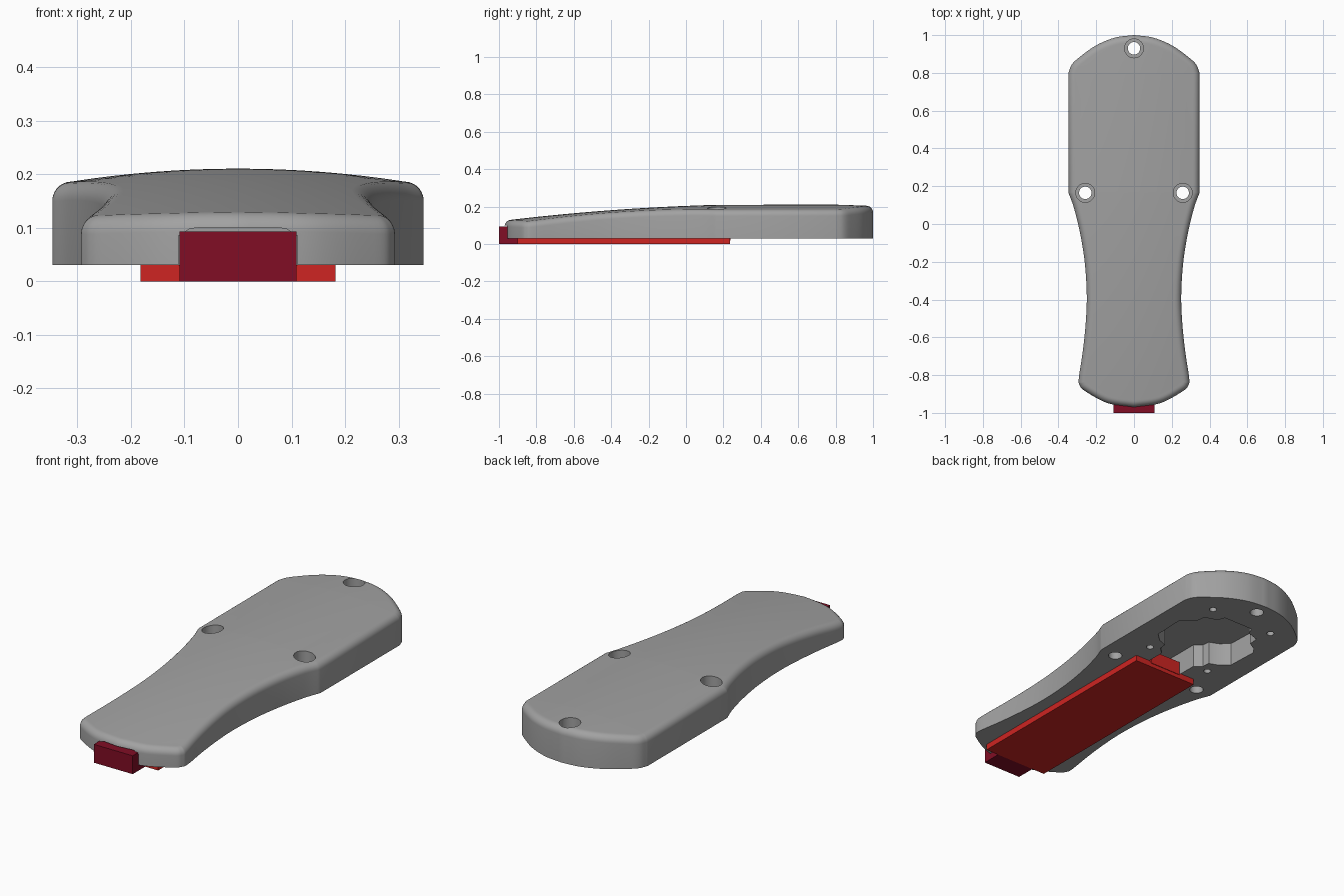
import bpy, bmesh, math
from mathutils import Vector

if "Cube" in bpy.data.objects:
    bpy.data.objects.remove(bpy.data.objects["Cube"])


def material(name, rgb):
    m = bpy.data.materials.new(name)
    m.diffuse_color = (*rgb, 1)
    m.use_nodes = True
    m.node_tree.nodes["Principled BSDF"].inputs["Base Color"].default_value = m.diffuse_color
    return m


GREY = material("grey plastic", (0.36, 0.36, 0.36))
RED = material("bright red", (0.62, 0.018, 0.016))
DARK = material("dark red", (0.22, 0.004, 0.018))
BASE = 0.03


def finish(bm, name, mat=None):
    bmesh.ops.recalc_face_normals(bm, faces=bm.faces)
    me = bpy.data.meshes.new(name)
    bm.to_mesh(me)
    bm.free()
    ob = bpy.data.objects.new(name, me)
    bpy.context.collection.objects.link(ob)
    if mat:
        me.materials.append(mat)
    return ob


def box(name, lo, hi, mat=None):
    bm = bmesh.new()
    bmesh.ops.create_cube(bm, size=1)
    for v in bm.verts:
        v.co = [a + (b - a) * (c + 0.5) for a, b, c in zip(lo, hi, v.co)]
    return finish(bm, name, mat)


def prism(name, pts, z0, z1):
    bm = bmesh.new()
    rings = [[bm.verts.new((x, y, z)) for x, y in pts] for z in (z0, z1)]
    bm.faces.new(rings[0])
    bm.faces.new(rings[1])
    n = len(pts)
    for i in range(n):
        j = (i + 1) % n
        bm.faces.new((rings[0][i], rings[0][j], rings[1][j], rings[1][i]))
    return finish(bm, name)


def cylinder(name, x, y, r, z0, z1, n=40):
    pts = [(x + r * math.cos(2 * math.pi * i / n), y + r * math.sin(2 * math.pi * i / n))
           for i in range(n)]
    return prism(name, pts, z0, z1)


def spline(pts, steps=6):
    """Catmull-Rom curve through the points."""
    p = [Vector(q) for q in pts]
    p = [2 * p[0] - p[1]] + p + [2 * p[-1] - p[-2]]
    out = []
    for a, b, c, d in zip(p, p[1:], p[2:], p[3:]):
        for k in range(steps):
            t = k / steps
            out.append(0.5 * (2 * b + (c - a) * t + (2 * a - 5 * b + 4 * c - d) * t * t
                              + (3 * b - a - 3 * c + d) * t ** 3))
    return out + [p[-2]]


def top_z(x, y):
    return 0.214 - 0.041 * (y - 0.5) ** 2 - 0.25 * x * x


# Right half of the outline, from the back tip to the front tip
back = spline([(0, 1), (0.1, 0.987), (0.2, 0.946), (0.29, 0.882), (0.33, 0.843), (0.347, 0.8)])
side = spline([(0.347, 0.165), (0.318, 0.085), (0.285, -0.05), (0.26, -0.21), (0.25, -0.38),
               (0.256, -0.53), (0.272, -0.68), (0.292, -0.815), (0.287, -0.855),
               (0.255, -0.887), (0.14, -0.948), (0, -0.97)])
half = back + side
half[0].x = half[-1].x = 0


def inset(d):
    out = []
    for i, p in enumerate(half):
        a = half[i - 1] if i else Vector((-half[1].x, half[1].y))
        b = half[i + 1] if i < len(half) - 1 else Vector((-half[-2].x, half[-2].y))
        u, w = (p - a).normalized(), (b - p).normalized()
        t = (u + w).normalized()
        q = p + Vector((t.y, -t.x)) * d / max(0.6, t.dot(u))
        out.append(q)
    return out


# Body: straight walls, rounded upper rim, crowned top
bm = bmesh.new()
R, STEPS, COLS = 0.036, 7, 16
core = inset(R)


def ring(pts, zs):
    right = [bm.verts.new((p.x, p.y, z)) for p, z in zip(pts, zs)]
    left = [bm.verts.new((-p.x, p.y, z)) for p, z in zip(pts[1:-1], zs[1:-1])]
    return right + left[::-1]


rings = [ring(half, [BASE] * len(half))]
for k in range(STEPS + 1):
    a = math.pi / 2 * k / STEPS
    rings.append(ring(inset(R * (1 - math.cos(a))),
                      [top_z(c.x, c.y) - R * (1 - math.sin(a)) for c in core]))
bm.faces.new(rings[0])
n = len(rings[0])
for r0, r1 in zip(rings, rings[1:]):
    for i in range(n):
        j = (i + 1) % n
        bm.faces.new((r0[i], r0[j], r1[j], r1[i]))
last, prev = rings[-1], None
for i in range(len(half)):
    if i in (0, len(half) - 1):
        row = [last[i]] * (COLS + 1)
    else:
        c = core[i]
        row = [last[n - i]]
        for k in range(1, COLS):
            x = c.x * (2 * k / COLS - 1)
            row.append(bm.verts.new((x, c.y, top_z(x, c.y))))
        row.append(last[i])
    if prev:
        for k in range(COLS):
            q = list(dict.fromkeys((prev[k], prev[k + 1], row[k + 1], row[k])))
            bm.faces.new(q)
    prev = row
body = finish(bm, "handle_body", GREY)

# Cutters: screw holes with counterbores, blind pilot holes, pocket, connector slot
cutters = []
for x, y in ((0, 0.93), (-0.258, 0.165), (0.258, 0.165)):
    cutters.append(cylinder("screw_hole", x, y, 0.033, -0.1, 0.4))
    cutters.append(cylinder("counterbore", x, y, 0.05, 0.12, 0.4))
for x in (-0.182, 0.182):
    for y in (0.338, 0.815):
        cutters.append(cylinder("pilot_hole", x, y, 0.018, -0.1, 0.11, 20))
pocket = [(0.1, 0.08), (0.1, 0.33), (0.135, 0.36), (0.14, 0.4), (0.19, 0.42), (0.232, 0.46),
          (0.238, 0.62), (0.215, 0.65), (0.172, 0.675), (0.165, 0.73), (0.1, 0.75), (0.085, 0.79)]
cutters.append(prism("pocket", pocket + [(-x, y) for x, y in reversed(pocket)], -0.1, 0.15))
slot = [(-0.111, -0.1), (0.111, -0.1), (0.111, 0.085), (0.09, 0.098), (0.075, 0.1),
        (-0.075, 0.1), (-0.09, 0.098), (-0.111, 0.085)]
slot_cut = prism("connector_slot", slot, 0.89, 1.1)
for v in slot_cut.data.vertices:
    x, y, z = v.co
    v.co = (x, -z, y)
slot_cut.data.flip_normals()
bm = bmesh.new()
bm.from_mesh(slot_cut.data)
bmesh.ops.recalc_face_normals(bm, faces=bm.faces)
bm.to_mesh(slot_cut.data)
bm.free()
cutters.append(slot_cut)

bpy.context.view_layer.objects.active = body
body.select_set(True)
for c in cutters:
    mod = body.modifiers.new("cut", 'BOOLEAN')
    mod.operation, mod.solver, mod.object = 'DIFFERENCE', 'EXACT', c
    bpy.ops.object.modifier_apply(modifier=mod.name)
    bpy.data.objects.remove(c)
bpy.ops.object.shade_smooth_by_angle(angle=math.radians(30))

# Circuit board with a connector at each end
box("circuit_board", (-0.182, -0.9, 0), (0.182, 0.235, BASE), RED)
box("rear_connector", (-0.09, 0.1, 0.02), (0.09, 0.238, 0.09), RED)
box("front_connector", (-0.109, -1, 0), (0.109, -0.895, 0.093), DARK)
